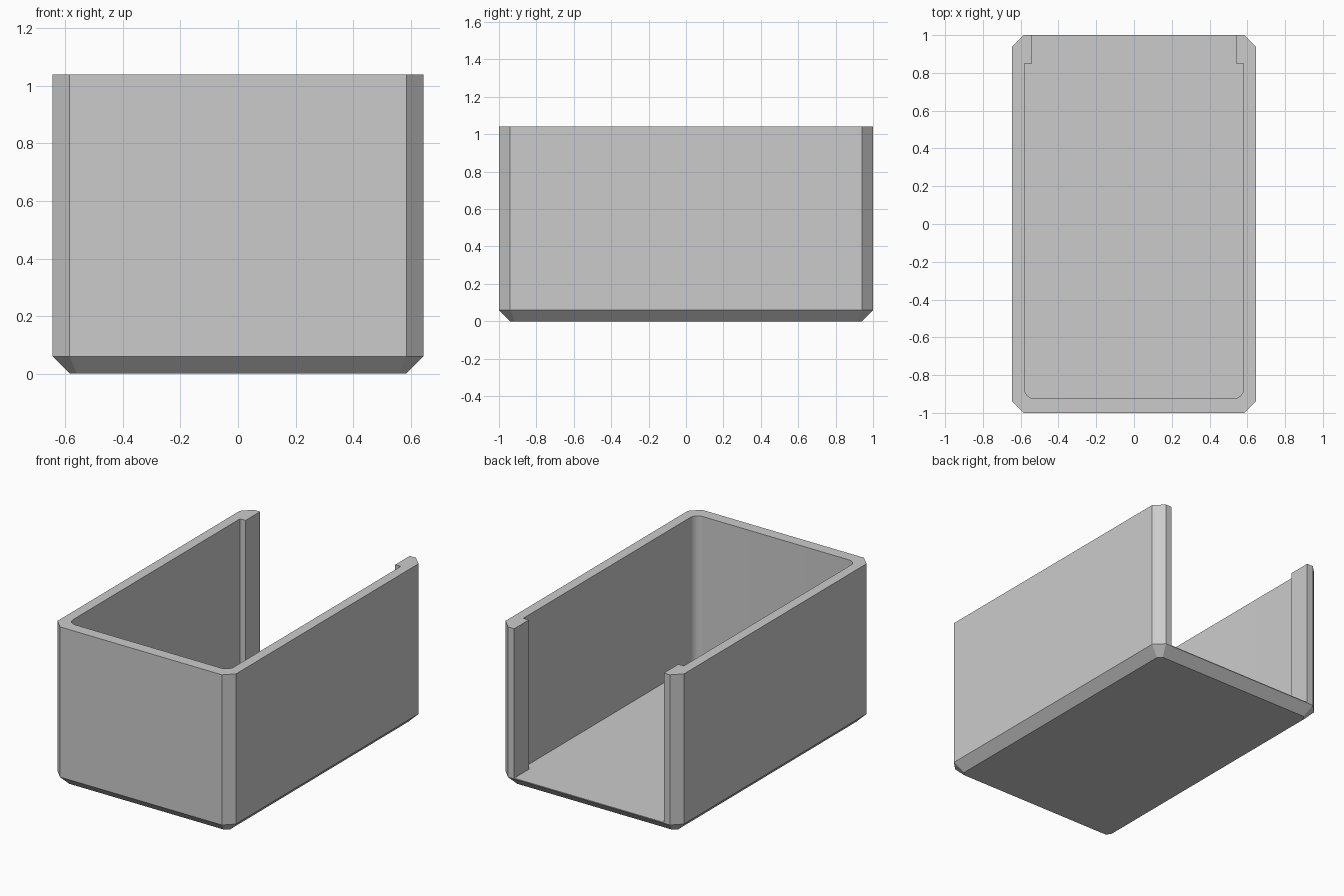
import bpy, bmesh, math

cube = bpy.data.objects.get("Cube")
if cube:
    bpy.data.objects.remove(cube, do_unlink=True)

HALF_X, HALF_Y, HEIGHT = 0.645, 1.0, 1.04
CHAMFER, FLOOR = 0.06, 0.065
INNER_X, OPEN_X = 0.58, 0.54
INNER_FRONT, LIP_Y = -0.925, 0.85
RADIUS, STEPS = 0.055, 8

grey = bpy.data.materials.new("plain_grey")
grey.use_nodes = True
grey.diffuse_color = (0.6, 0.6, 0.6, 1)
grey.node_tree.nodes["Principled BSDF"].inputs["Base Color"].default_value = grey.diffuse_color


def octagon(inset):
    """Counter-clockwise rectangle with cut corners, offset inwards."""
    x, y = HALF_X - inset, HALF_Y - inset
    c = CHAMFER - inset * (2 - math.sqrt(2))
    return [(x - c, -y), (x, c - y), (x, y - c), (x - c, y),
            (c - x, y), (-x, y - c), (-x, c - y), (c - x, -y)]


def loft(name, layers):
    """Closed solid from (outline, z) layers with equal point counts."""
    bm = bmesh.new()
    rings = [[bm.verts.new((x, y, z)) for x, y in pts] for pts, z in layers]
    n = len(rings[0])
    bm.faces.new(rings[0][::-1])
    bm.faces.new(rings[-1])
    for low, high in zip(rings, rings[1:]):
        for i in range(n):
            j = (i + 1) % n
            bm.faces.new((low[i], low[j], high[j], high[i]))
    mesh = bpy.data.meshes.new(name)
    bm.to_mesh(mesh)
    bm.free()
    mesh.materials.append(grey)
    obj = bpy.data.objects.new(name, mesh)
    bpy.context.collection.objects.link(obj)
    return obj


# Outer shell with chamfered vertical and bottom edges
box = loft("open_box", [(octagon(CHAMFER), 0), (octagon(0), CHAMFER), (octagon(0), HEIGHT)])

# Cavity: rounded front corners, narrower opening between the rear lips
right_half = []
for i in range(STEPS + 1):
    a = math.pi / 2 * (i / STEPS - 1)
    right_half.append((INNER_X - RADIUS + RADIUS * math.cos(a),
                       INNER_FRONT + RADIUS + RADIUS * math.sin(a)))
right_half += [(INNER_X, LIP_Y), (OPEN_X, LIP_Y), (OPEN_X, HALF_Y + 0.2)]
outline = right_half + [(-x, y) for x, y in reversed(right_half)]
cavity = loft("cavity_cutter", [(outline, FLOOR), (outline, HEIGHT + 0.2)])
cavity.hide_render = True

# Cut the cavity, then discard the cutter
cut = box.modifiers.new("cavity", "BOOLEAN")
cut.operation, cut.solver, cut.object = "DIFFERENCE", "EXACT", cavity
bpy.ops.object.select_all(action="DESELECT")
box.select_set(True)
bpy.context.view_layer.objects.active = box
bpy.ops.object.modifier_apply(modifier=cut.name)
bpy.data.objects.remove(cavity, do_unlink=True)

# Smooth only the rounded inner corners
bpy.ops.object.shade_smooth_by_angle(angle=math.radians(25))
